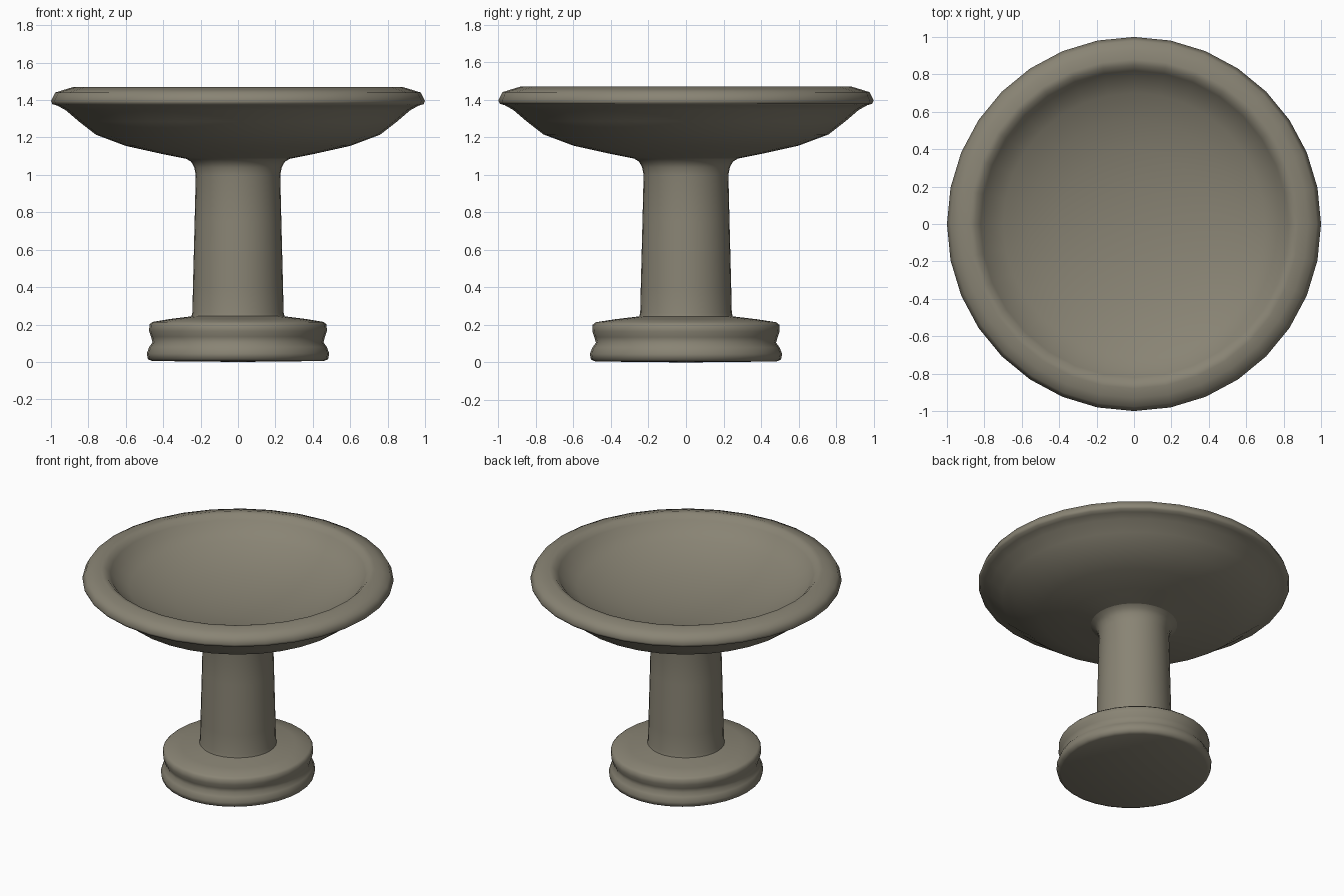
import bpy, bmesh, math

cube = bpy.data.objects.get("Cube")
if cube:
    bpy.data.objects.remove(cube, do_unlink=True)

stone = bpy.data.materials.new("weathered_stone")
stone.use_nodes = True
colour = (0.25, 0.23, 0.175, 1)
stone.diffuse_color = colour
bsdf = stone.node_tree.nodes["Principled BSDF"]
bsdf.inputs["Base Color"].default_value = colour
bsdf.inputs["Roughness"].default_value = 0.9


def lathe(name, profile, segments=32, stretch_y=1.0, angle=60):
    """Spin a (radius, height) profile, listed from bottom to top on the outside."""
    bm = bmesh.new()
    verts = [bm.verts.new((r, 0, z)) for r, z in profile]
    edges = [bm.edges.new(pair) for pair in zip(verts, verts[1:])]
    bmesh.ops.spin(bm, geom=verts + edges, cent=(0, 0, 0), axis=(0, 0, 1),
                   angle=math.tau, steps=segments, use_duplicate=False)
    bmesh.ops.remove_doubles(bm, verts=bm.verts, dist=0.0005)
    bmesh.ops.scale(bm, vec=(1, stretch_y, 1), verts=bm.verts)
    bmesh.ops.recalc_face_normals(bm, faces=bm.faces)
    # Open shells: make the normals follow the profile's outer side
    face = max(bm.faces, key=lambda f: f.calc_center_median().xy.length)
    if face.normal.xy.dot(face.calc_center_median().xy) < 0:
        bmesh.ops.reverse_faces(bm, faces=bm.faces)
    mesh = bpy.data.meshes.new(name)
    bm.to_mesh(mesh)
    bm.free()
    mesh.materials.append(stone)
    obj = bpy.data.objects.new(name, mesh)
    bpy.context.collection.objects.link(obj)
    bpy.ops.object.select_all(action="DESELECT")
    obj.select_set(True)
    bpy.context.view_layer.objects.active = obj
    bpy.ops.object.shade_smooth_by_angle(angle=math.radians(angle))


# Round foot with a groove around its side and a gently sloping top
lathe("base", [(0, 0), (0.46, 0.005), (0.482, 0.015), (0.488, 0.045),
               (0.475, 0.08), (0.457, 0.105), (0.465, 0.135), (0.475, 0.165),
               (0.474, 0.2), (0.458, 0.214), (0.36, 0.23), (0.24, 0.245)],
      stretch_y=1.05)

# Tapered column flaring into the underside of the bowl
lathe("column", [(0.25, 0.238), (0.244, 0.265), (0.241, 0.4), (0.232, 0.75),
                 (0.226, 1.0), (0.234, 1.04), (0.25, 1.07), (0.28, 1.088)])

# Shallow bowl with a rolled rim, a short inner lip and a rounded floor
lathe("bowl", [(0.27, 1.085), (0.42, 1.115), (0.6, 1.155), (0.76, 1.215),
               (0.85, 1.285), (0.92, 1.345), (0.965, 1.37), (0.992, 1.378),
               (1.0, 1.395), (0.978, 1.44), (0.93, 1.455), (0.88, 1.47),
               (0.85, 1.465), (0.82, 1.435), (0.785, 1.39), (0.7, 1.34),
               (0.56, 1.285), (0.4, 1.245), (0.2, 1.218), (0, 1.21)])
